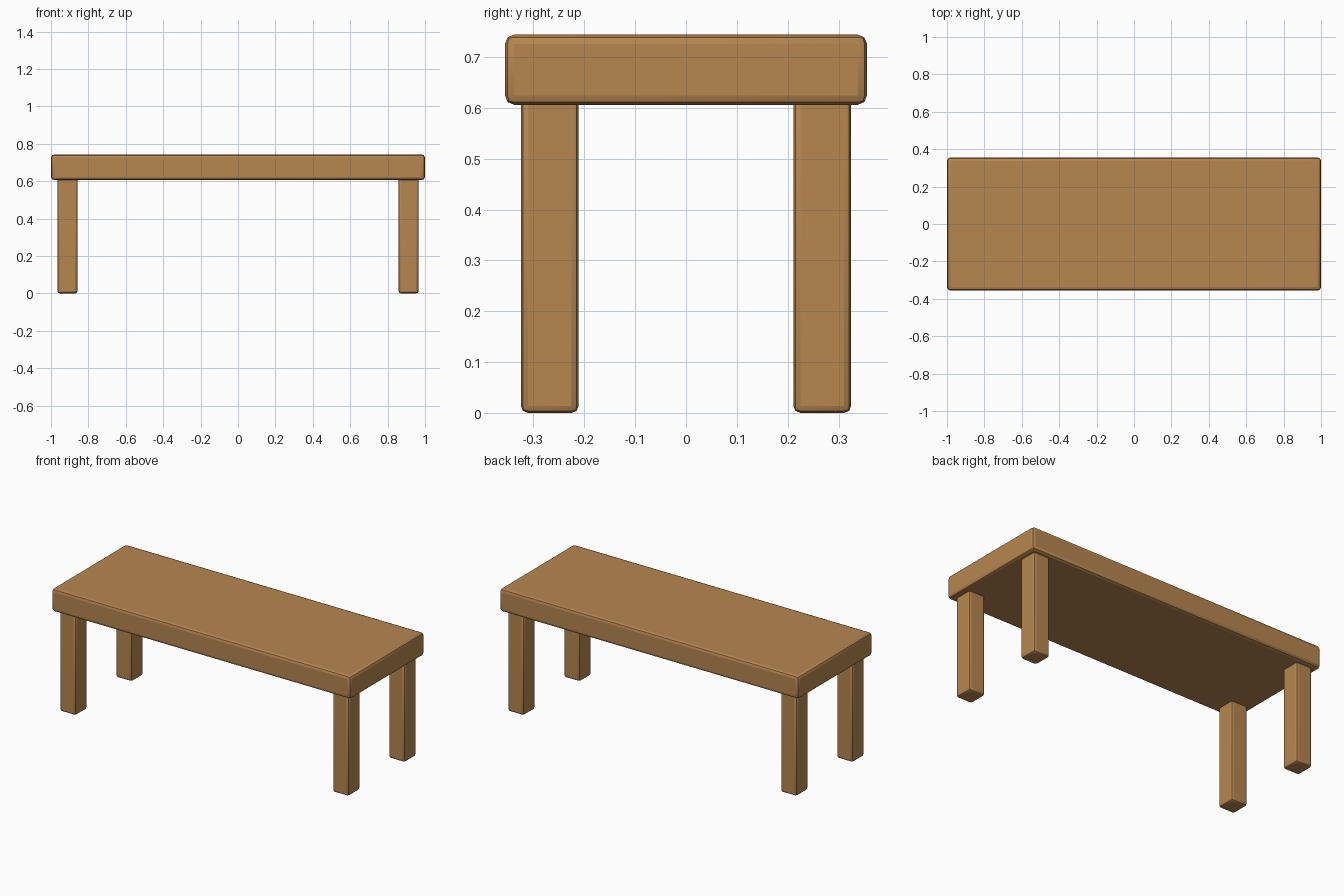
import bpy

if "Cube" in bpy.data.objects:
    bpy.data.objects.remove(bpy.data.objects["Cube"])

# Single warm wood colour
wood = bpy.data.materials.new("warm wood")
wood.diffuse_color = (0.47, 0.24, 0.08, 1.0)
wood.use_nodes = True
wood.node_tree.nodes["Principled BSDF"].inputs["Base Color"].default_value = wood.diffuse_color


def rounded_box(name, lo, hi, bevel):
    """Box between two corners with narrow rounded edges."""
    centre = [(a + b) / 2 for a, b in zip(lo, hi)]
    size = [b - a for a, b in zip(lo, hi)]
    bpy.ops.mesh.primitive_cube_add(size=1, location=centre)
    ob = bpy.context.object
    ob.name = name
    ob.scale = size
    bpy.ops.object.transform_apply(location=False, rotation=False, scale=True)
    ob.data.materials.append(wood)
    mod = ob.modifiers.new("rounded edges", 'BEVEL')
    mod.width = bevel
    mod.segments = 2
    bpy.ops.object.modifier_apply(modifier=mod.name)
    bpy.ops.object.shade_smooth_by_angle(angle=0.35)
    return ob


# Thick table top
rounded_box("table_top", (-1.0, -0.356, 0.606), (1.0, 0.356, 0.744), 0.018)

# Four square legs, tucked just inside the corners
for x_name, sx in (("left", -1), ("right", 1)):
    for y_name, sy in (("front", -1), ("back", 1)):
        cx, cy = sx * 0.912, sy * 0.268
        rounded_box(f"{y_name}_{x_name}_leg",
                    (cx - 0.054, cy - 0.057, 0.0),
                    (cx + 0.054, cy + 0.057, 0.622), 0.014)
